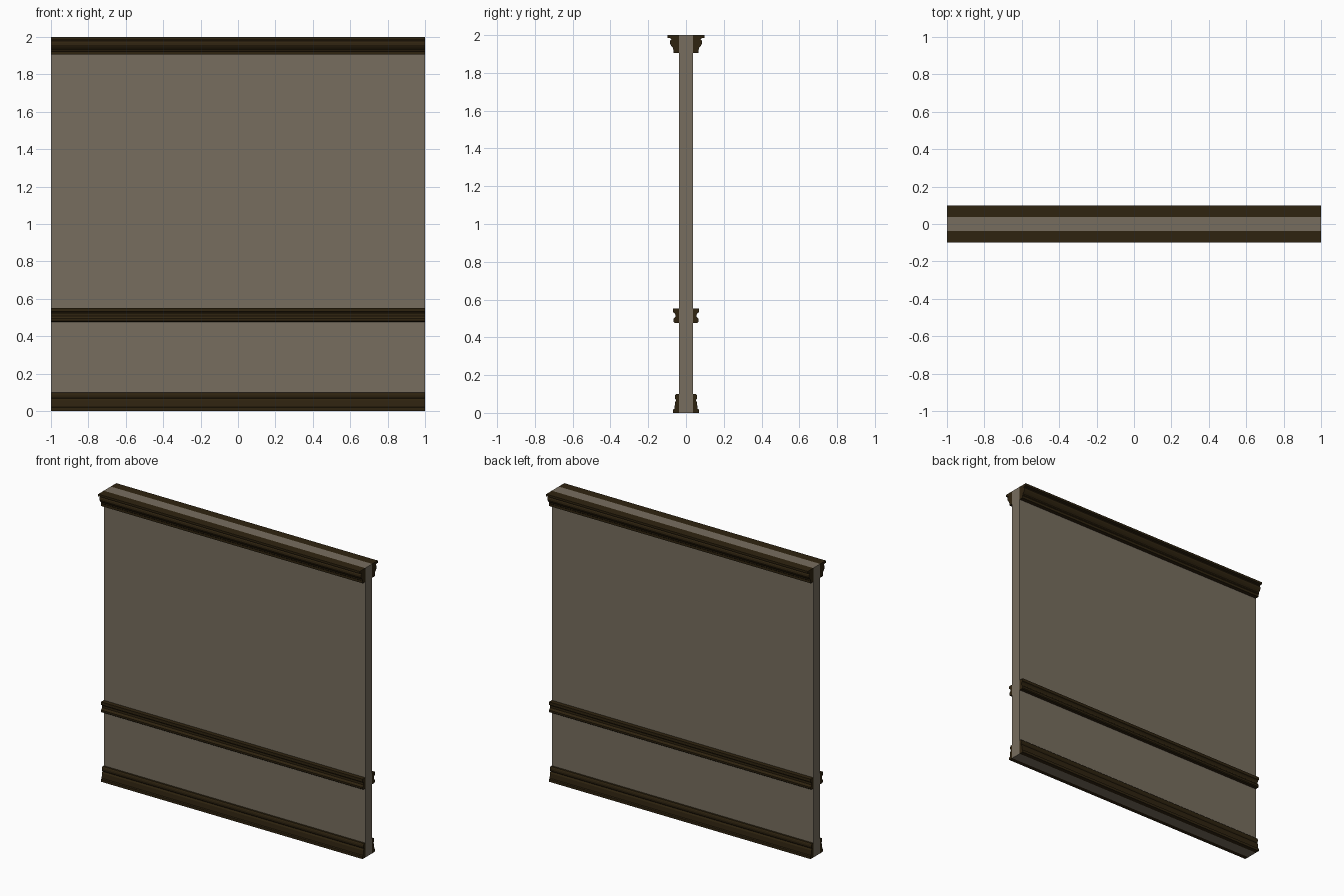
import bpy, bmesh

if "Cube" in bpy.data.objects:
    bpy.data.objects.remove(bpy.data.objects["Cube"])


def material(name, rgb):
    m = bpy.data.materials.new(name)
    m.diffuse_color = (*rgb, 1)
    m.use_nodes = True
    m.node_tree.nodes["Principled BSDF"].inputs["Base Color"].default_value = m.diffuse_color
    return m


plaster = material("taupe_plaster", (0.185, 0.155, 0.113))
wood = material("dark_wood", (0.028, 0.017, 0.005))
HALF = 1.0    # half wall length
FACE = 0.038  # half wall thickness


def add_object(name, bm, mat):
    bmesh.ops.recalc_face_normals(bm, faces=bm.faces)
    me = bpy.data.meshes.new(name)
    bm.to_mesh(me)
    bm.free()
    me.materials.append(mat)
    ob = bpy.data.objects.new(name, me)
    bpy.context.collection.objects.link(ob)
    return ob


def moulding(name, profile, side):
    """Extrude a (distance from centre, height) profile along the wall."""
    bm = bmesh.new()
    z0, z1 = profile[0][1], profile[-1][1]
    pts = [(FACE, z0)] + profile + [(FACE, z1)]
    face = bm.faces.new([bm.verts.new((-HALF, side * y, z)) for y, z in pts])
    new = bmesh.ops.extrude_face_region(bm, geom=[face], use_keep_orig=True)["geom"]
    moved = [g for g in new if isinstance(g, bmesh.types.BMVert)]
    bmesh.ops.translate(bm, verts=moved, vec=(2 * HALF, 0, 0))
    add_object(name, bm, wood)


# Wall slab
bm = bmesh.new()
bmesh.ops.create_cube(bm, size=1)
for v in bm.verts:
    v.co = (v.co.x * 2 * HALF, v.co.y * 2 * FACE, v.co.z * 2 + 1)
add_object("wall_panel", bm, plaster)

# Moulding profiles, listed bottom to top
profiles = {
    "skirting": [(0.068, 0), (0.068, 0.018), (0.061, 0.022), (0.058, 0.055),
                 (0.052, 0.066), (0.057, 0.074), (0.059, 0.084), (0.057, 0.095), (0.052, 0.10)],
    "chair_rail": [(0.060, 0.477), (0.066, 0.482), (0.067, 0.495), (0.062, 0.503),
                   (0.056, 0.508), (0.056, 0.520), (0.061, 0.528), (0.068, 0.532), (0.068, 0.552)],
    "crown": [(0.066, 1.905), (0.066, 1.922), (0.070, 1.926), (0.070, 1.934),
              (0.079, 1.944), (0.086, 1.957), (0.085, 1.968), (0.078, 1.978),
              (0.080, 1.983), (0.099, 1.985), (0.099, 2.0)],
}
for part, prof in profiles.items():
    for label, side in (("front", -1), ("back", 1)):
        moulding(f"{part}_{label}", prof, side)
